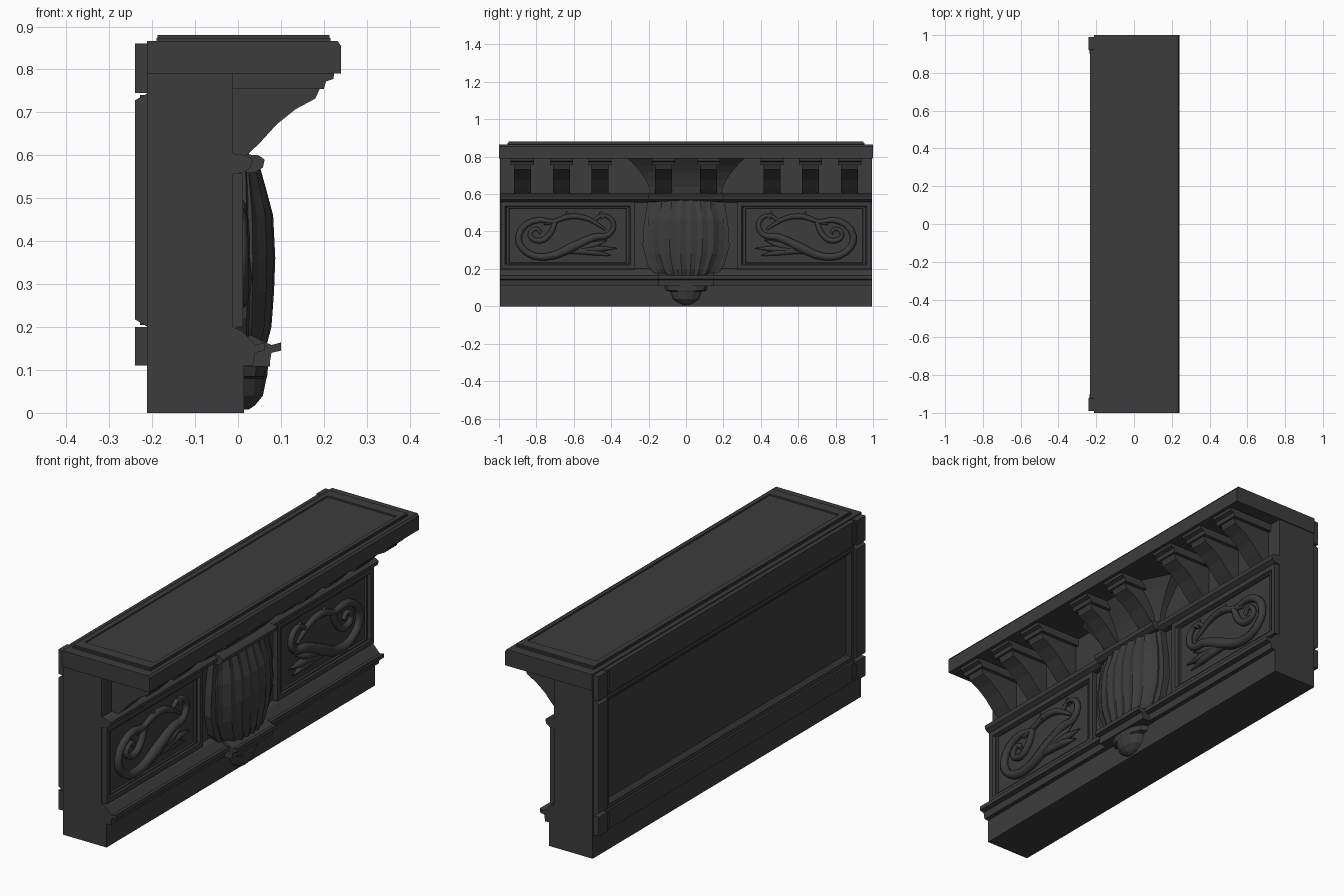
import bpy, bmesh, math

cube = bpy.data.objects.get("Cube")
if cube:
    bpy.data.objects.remove(cube)

stone = bpy.data.materials.new("dark_grey_stone")
stone.use_nodes = True
GREY = (0.045, 0.045, 0.045, 1)
stone.diffuse_color = GREY
stone.node_tree.nodes["Principled BSDF"].inputs["Base Color"].default_value = GREY


def finish(name, bm):
    bmesh.ops.recalc_face_normals(bm, faces=bm.faces)
    mesh = bpy.data.meshes.new(name)
    bm.to_mesh(mesh)
    bm.free()
    mesh.materials.append(stone)
    obj = bpy.data.objects.new(name, mesh)
    bpy.context.collection.objects.link(obj)
    return obj


def loft(name, rings):
    """Skin a list of closed rings and cap both ends."""
    bm = bmesh.new()
    loops = [[bm.verts.new(p) for p in ring] for ring in rings]
    n = len(loops[0])
    for a, b in zip(loops, loops[1:]):
        for i in range(n):
            j = (i + 1) % n
            bm.faces.new((a[i], a[j], b[j], b[i]))
    bm.faces.new(loops[0])
    bm.faces.new(loops[-1])
    return finish(name, bm)


def prism(name, profile, y0, y1):
    """Extrude an (x, z) profile along y."""
    return loft(name, [[(x, y, z) for x, z in profile] for y in (y0, y1)])


def box(name, x0, x1, y0, y1, z0, z1):
    return prism(name, [(x0, z0), (x1, z0), (x1, z1), (x0, z1)], y0, y1)


def frame(name, y0, y1, z0, z1, width, x0, x1, slope=0.0):
    """Rectangular moulding on the wall, with an optional sloped inner lip."""
    def ring(x, inset):
        return [(x, y0 + inset, z0 + inset), (x, y1 - inset, z0 + inset),
                (x, y1 - inset, z1 - inset), (x, y0 + inset, z1 - inset)]
    rings = [ring(x0, 0), ring(x1, 0), ring(x1, width), ring(x0, width + slope)]
    bm = bmesh.new()
    loops = [[bm.verts.new(p) for p in r] for r in rings]
    for a, b in zip(loops, loops[1:] + loops[:1]):
        for i in range(4):
            j = (i + 1) % 4
            bm.faces.new((a[i], a[j], b[j], b[i]))
    return finish(name, bm)


def tube(name, points, radius, x):
    """Tapered scroll stem following (y, z, thickness) points."""
    curve = bpy.data.curves.new(name, "CURVE")
    curve.dimensions = "3D"
    curve.bevel_depth = radius
    curve.bevel_resolution = 1
    curve.resolution_u = 3
    curve.use_fill_caps = True
    spline = curve.splines.new("BEZIER")
    spline.bezier_points.add(len(points) - 1)
    for bp, (y, z, t) in zip(spline.bezier_points, points):
        bp.co = (x, y, z)
        bp.radius = t
        bp.handle_left_type = bp.handle_right_type = "AUTO"
    curve.materials.append(stone)
    obj = bpy.data.objects.new(name, curve)
    bpy.context.collection.objects.link(obj)


# Main wall, plinth and cornice
box("wall", -0.212, -0.012, -0.995, 0.995, 0, 0.8)
box("plinth", -0.065, 0.014, -0.995, 0.995, 0, 0.11)
prism("cornice", [(-0.212, 0.79), (0.24, 0.79), (0.24, 0.855), (0.232, 0.866), (-0.212, 0.866)], -1, 1)

# Stepped top with a shallow sunken field
box("top_slab", -0.19, 0.215, -0.955, 0.955, 0.86, 0.873)
for s in (-1, 1):
    box("top_rim_end", -0.188, 0.213, s * 0.9, s * 0.95, 0.87, 0.88)
box("top_rim_back", -0.188, -0.165, -0.9, 0.9, 0.87, 0.88)
box("top_rim_front", 0.195, 0.213, -0.9, 0.9, 0.87, 0.88)

# Back face: corner blocks, rails and stiles around a sunken panel
for z0, z1 in ((0.11, 0.2), (0.745, 0.86)):
    box("back_rail", -0.232, -0.21, -0.92, 0.92, z0, z1)
    for s in (-1, 1):
        box("back_corner_block", -0.24, -0.21, s * 0.925, s * 0.99, z0, z1)
        box("back_corner_plate", -0.236, -0.21, s * 0.9, s * 0.925, z0 + 0.01, z1 - 0.01)
stile = [(-0.21, 0.2), (-0.24, 0.218), (-0.24, 0.728), (-0.21, 0.745)]
for s in (-1, 1):
    prism("back_stile", stile, s * 0.92, s * 0.99)
frame("back_panel_frame", -0.92, 0.92, 0.205, 0.74, 0.018, -0.213, -0.228, 0.02)

# Horizontal mouldings on the decorated face
sill = [(-0.02, 0.205), (0.01, 0.19), (0.04, 0.158), (0.062, 0.164), (0.062, 0.145), (0.04, 0.14), (0.035, 0.11), (-0.02, 0.11)]
prism("lower_moulding", sill, -0.995, 0.995)
prism("lower_moulding_centre", [(x + (0.038 if x > 0.02 else 0), z) for x, z in sill], -0.15, 0.15)
rail = [(-0.02, 0.555), (0.012, 0.56), (0.03, 0.572), (0.034, 0.59), (0.02, 0.6), (-0.02, 0.605)]
prism("upper_moulding", rail, -0.995, 0.995)
prism("upper_moulding_centre", [(x + (0.028 if x > 0 else 0), z) for x, z in rail], -0.2, 0.2)

# Curved brackets with caps under the cornice
bracket = [(-0.02, 0.595), (0.02, 0.6), (0.05, 0.628), (0.09, 0.672), (0.135, 0.708), (0.18, 0.732), (0.195, 0.765), (-0.02, 0.765)]
cap = [(-0.02, 0.755), (0.2, 0.755), (0.205, 0.772), (0.222, 0.778), (0.225, 0.795), (-0.02, 0.795)]
for s in (-1, 1):
    for y in (0.12, 0.46, 0.665, 0.875):
        prism("bracket", bracket, s * y - 0.045, s * y + 0.045)
        prism("bracket_cap", cap, s * y - 0.062, s * y + 0.062)

# Flaring cove above the central shield
rings = []
for i in range(6):
    t = i / 5
    w, d = 0.19 + 0.125 * t ** 1.7, 0.025 + 0.085 * t ** 1.6
    z = 0.6 + 0.192 * t
    rings.append([(-0.02, -w, z), (d * 0.4, -w, z), (d, -w * 0.6, z), (d, w * 0.6, z), (d * 0.4, w, z), (-0.02, w, z)])
loft("central_cove", rings)


def shield(name, rows, flute, steps):
    """Bulging plate lofted over (z, half width, depth) rows."""
    rings = []
    for z, w, d in rows:
        ring = [(-0.02, w, z), (-0.02, -w, z)]
        for i in range(steps + 1):
            u = 2 * i / steps - 1
            x = 0.012 + (d - 0.012) * (1 - abs(u) ** 3 * 0.7)
            x -= flute * (1 - math.cos(i * math.pi)) / 2
            ring.append((x, u * w, z))
        rings.append(ring)
    loft(name, rings)


shield("fluted_shield", [(0.155, 0.13, 0.066), (0.2, 0.165, 0.078), (0.28, 0.198, 0.084), (0.36, 0.207, 0.087),
                         (0.46, 0.203, 0.082), (0.52, 0.187, 0.066), (0.57, 0.18, 0.052)], 0.008, 14)
shield("shield_surround", [(0.16, 0.16, 0.035), (0.22, 0.205, 0.04), (0.32, 0.232, 0.044), (0.42, 0.228, 0.044),
                           (0.5, 0.215, 0.036), (0.57, 0.205, 0.03)], 0, 6)

# Pendant below the shield
box("pendant_block", -0.02, 0.074, -0.15, 0.15, 0.108, 0.145)
drop = []
for z, w, d in ((0.11, 0.115, 0.07), (0.085, 0.11, 0.068), (0.08, 0.085, 0.066), (0.04, 0.07, 0.058), (0.018, 0.04, 0.04), (0.008, 0.015, 0.025)):
    drop.append([(0.0, w, z)] + [(0.014 + (d - 0.014) * math.sin(a * math.pi / 6), w * math.cos(a * math.pi / 6), z)
                                 for a in range(7)] + [(0.0, -w, z)])
loft("pendant", drop)

# Carved side panels: frames, scroll stems and leaf blades
big_scroll = [(0.7, 0.45, 0.8), (0.82, 0.455, 1.1), (0.895, 0.375, 1.2), (0.855, 0.29, 1.2), (0.74, 0.265, 1.3),
              (0.61, 0.315, 1.7), (0.49, 0.37, 1.3), (0.41, 0.385, 1), (0.39, 0.45, 0.9), (0.445, 0.485, 0.7), (0.5, 0.45, 0.6)]
top_stem = [(0.76, 0.44, 0.5), (0.7, 0.455, 0.8), (0.62, 0.48, 1), (0.53, 0.47, 0.9), (0.46, 0.43, 0.6), (0.43, 0.41, 0.4)]
curl = [(0.7, 0.45, 0.9), (0.725, 0.39, 1), (0.78, 0.35, 1), (0.835, 0.38, 0.8), (0.8, 0.415, 0.7), (0.775, 0.39, 0.6)]
leaf_tips = [(0.37, 0.31), (0.4, 0.27), (0.42, 0.355)]
buds = [(0.62, 0.48), (0.44, 0.48)]
for s in (-1, 1):
    y0, y1 = sorted((s * 0.275, s * 0.99))
    box("panel_base", -0.02, -0.004, y0, y1, 0.195, 0.56)
    frame("panel_frame", y0, y1, 0.2, 0.558, 0.022, -0.01, 0.012, 0.01)
    frame("panel_inner_border", y0 + 0.036, y1 - 0.036, 0.224, 0.534, 0.008, -0.01, 0.004, 0.004)
    for name, path in (("scroll", big_scroll), ("scroll_stem", top_stem), ("scroll_curl", curl)):
        tube(name, [(s * y, z, t) for y, z, t in path], 0.017, 0.004)
    for y, z in leaf_tips:
        tube("leaf_blade", [(s * 0.66, 0.295, 0.9), (s * (0.3 + y / 2.2), z * 0.5 + 0.152, 1.2), (s * y, z, 0.15)], 0.016, 0.004)
    for y, z in buds:
        tube("bud", [(s * y, z - 0.01, 1), (s * (y + 0.02), z + 0.025, 0.3)], 0.015, 0.004)
